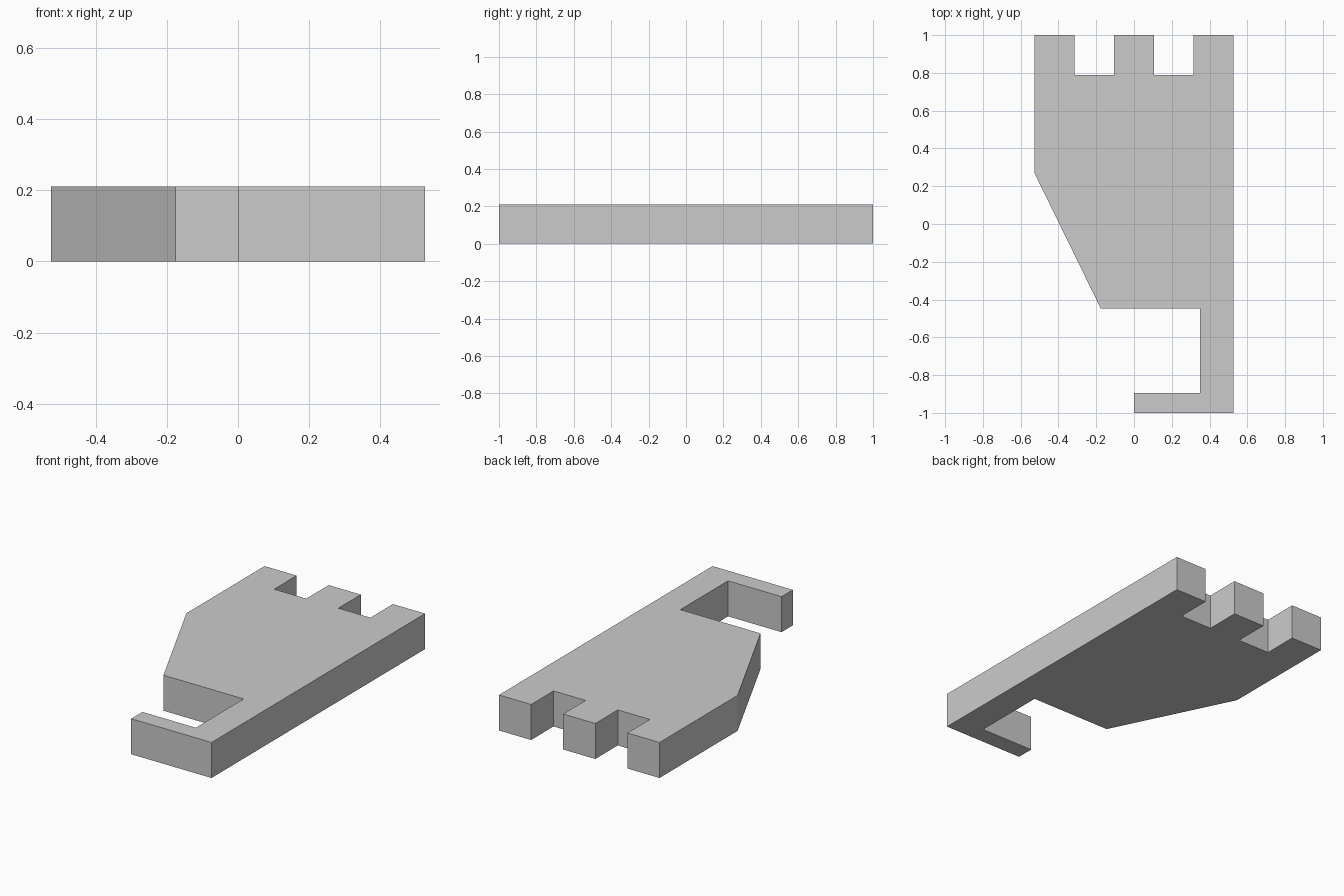
import bpy
import bmesh

cube = bpy.data.objects.get("Cube")
if cube:
    bpy.data.objects.remove(cube, do_unlink=True)

UNIT = 2 / 19      # the outline is laid out on a 10 x 19 grid
THICKNESS = 2

grey = bpy.data.materials.new("plain_grey")
grey.use_nodes = True
colour = (0.6, 0.6, 0.6, 1)
grey.diffuse_color = colour
grey.node_tree.nodes["Principled BSDF"].inputs["Base Color"].default_value = colour


def extruded_plate(name, outline):
    """Flat-shaded plate standing on z = 0, from a counter-clockwise outline."""
    bm = bmesh.new()
    base = bm.faces.new([bm.verts.new((x * UNIT, y * UNIT, 0)) for x, y in outline])
    top = bmesh.ops.extrude_face_region(bm, geom=[base], use_keep_orig=True)
    verts = [g for g in top["geom"] if isinstance(g, bmesh.types.BMVert)]
    bmesh.ops.translate(bm, verts=verts, vec=(0, 0, THICKNESS * UNIT))
    bmesh.ops.recalc_face_normals(bm, faces=bm.faces)
    mesh = bpy.data.meshes.new(name)
    bm.to_mesh(mesh)
    bm.free()
    mesh.materials.append(grey)
    obj = bpy.data.objects.new(name, mesh)
    bpy.context.collection.objects.link(obj)
    return obj


# Hooked arm at the front right of the outline
hook = [(-1.67, -4.25), (3.33, -4.25), (3.33, -8.5), (0, -8.5), (0, -9.5), (5, -9.5)]

# Three square teeth along the back edge, with two notches between them
teeth = []
for centre in (4, 0, -4):
    right, left = centre + 1, centre - 1
    if centre < 4:
        teeth.append((right, 7.5))
    teeth += [(right, 9.5), (left, 9.5)]
    if centre > -4:
        teeth.append((left, 7.5))

# Start of the slanted side
slant = [(-5, 2.55)]

extruded_plate("notched_hook_plate", hook + teeth + slant)
